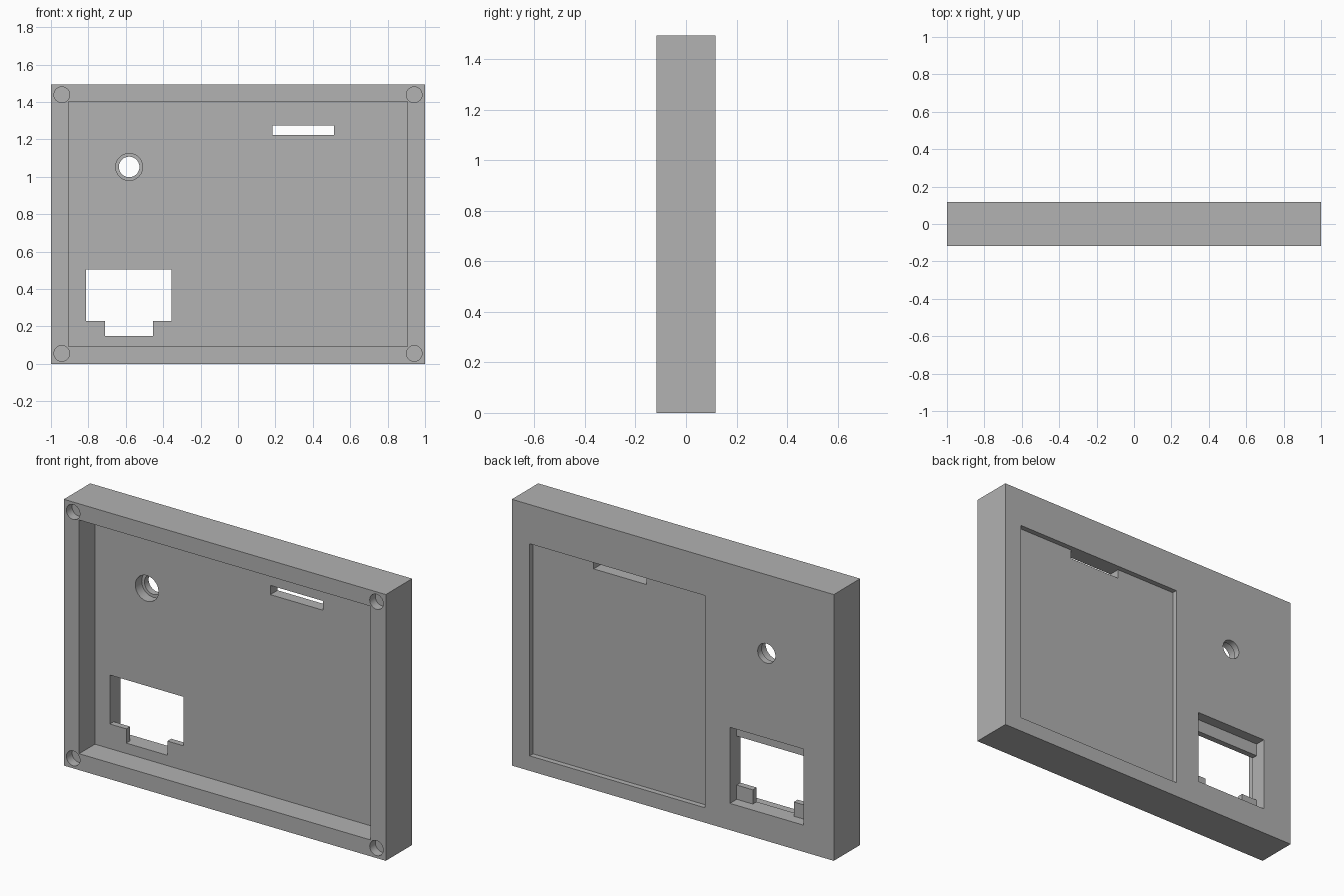
import bpy, bmesh, math

cube = bpy.data.objects.get("Cube")
if cube:
    bpy.data.objects.remove(cube, do_unlink=True)

grey = bpy.data.materials.new("mid_grey")
grey.use_nodes = True
colour = (0.445, 0.445, 0.445, 1)
grey.diffuse_color = colour
grey.node_tree.nodes["Principled BSDF"].inputs["Base Color"].default_value = colour

HEIGHT, FRONT, BACK = 1.495, -0.117, 0.117
FLOOR = 0.023      # inner face of the panel behind the rim
OVER = 0.05        # how far cutters overshoot an open face


def prism(name, outline, y0, y1):
    """Extrude an (x, z) outline from y0 to y1."""
    bm = bmesh.new()
    face = bm.faces.new([bm.verts.new((x, y0, z)) for x, z in outline])
    ext = bmesh.ops.extrude_face_region(bm, geom=[face])
    verts = [g for g in ext["geom"] if isinstance(g, bmesh.types.BMVert)]
    bmesh.ops.translate(bm, verts=verts, vec=(0, y1 - y0, 0))
    bmesh.ops.recalc_face_normals(bm, faces=bm.faces)
    mesh = bpy.data.meshes.new(name)
    bm.to_mesh(mesh)
    bm.free()
    mesh.materials.append(grey)
    obj = bpy.data.objects.new(name, mesh)
    bpy.context.collection.objects.link(obj)
    return obj


def rect(x0, x1, z0, z1):
    return [(x0, z0), (x1, z0), (x1, z1), (x0, z1)]


def circle(x, z, r, n=48):
    return [(x + r * math.cos(math.tau * i / n), z + r * math.sin(math.tau * i / n))
            for i in range(n)]


# Solid slab
case = prism("panel_case", rect(-1, 1, 0, HEIGHT), FRONT, BACK)

# Stepped socket opening: wide upper part, narrow lower notch
socket = [(-0.71, 0.15), (-0.455, 0.15), (-0.455, 0.23), (-0.355, 0.23),
          (-0.355, 0.505), (-0.812, 0.505), (-0.812, 0.23), (-0.71, 0.23)]

cutters = [
    prism("cavity_cutter", rect(-0.905, 0.905, 0.092, 1.404), FRONT - OVER, FLOOR),
    prism("back_recess_cutter", rect(-0.199, 0.889, 0.084, 1.275), 0.087, BACK + OVER),
    prism("slot_cutter", rect(0.185, 0.513, 1.223, 1.275), FLOOR - OVER, BACK - 0.01),
    prism("socket_cutter", socket, FLOOR - OVER, BACK - 0.02),
    prism("socket_recess_cutter", rect(-0.812, -0.355, 0.15, 0.577), 0.057, BACK + OVER),
    prism("button_hole_cutter", circle(-0.582, 1.053, 0.055), FLOOR - OVER, BACK + OVER),
    prism("button_counterbore_cutter", circle(-0.582, 1.053, 0.072), FLOOR - OVER, 0.08),
]

# Blind screw holes in the rim corners
for sx in (-1, 1):
    for z in (0.056, HEIGHT - 0.056):
        cutters.append(prism("screw_hole_cutter", circle(sx * 0.942, z, 0.042, 32),
                             FRONT - OVER, FRONT + 0.05))

# Cut every opening, then bake the result
for cutter in cutters:
    mod = case.modifiers.new(cutter.name, "BOOLEAN")
    mod.operation = "DIFFERENCE"
    mod.solver = "EXACT"
    mod.object = cutter
    cutter.hide_render = True

graph = bpy.context.evaluated_depsgraph_get()
baked = bpy.data.meshes.new_from_object(case.evaluated_get(graph))
case.modifiers.clear()
case.data = baked
for cutter in cutters:
    bpy.data.objects.remove(cutter, do_unlink=True)

# Smooth round walls, crisp edges
bpy.ops.object.select_all(action="DESELECT")
case.select_set(True)
bpy.context.view_layer.objects.active = case
bpy.ops.object.shade_smooth_by_angle(angle=math.radians(30))
